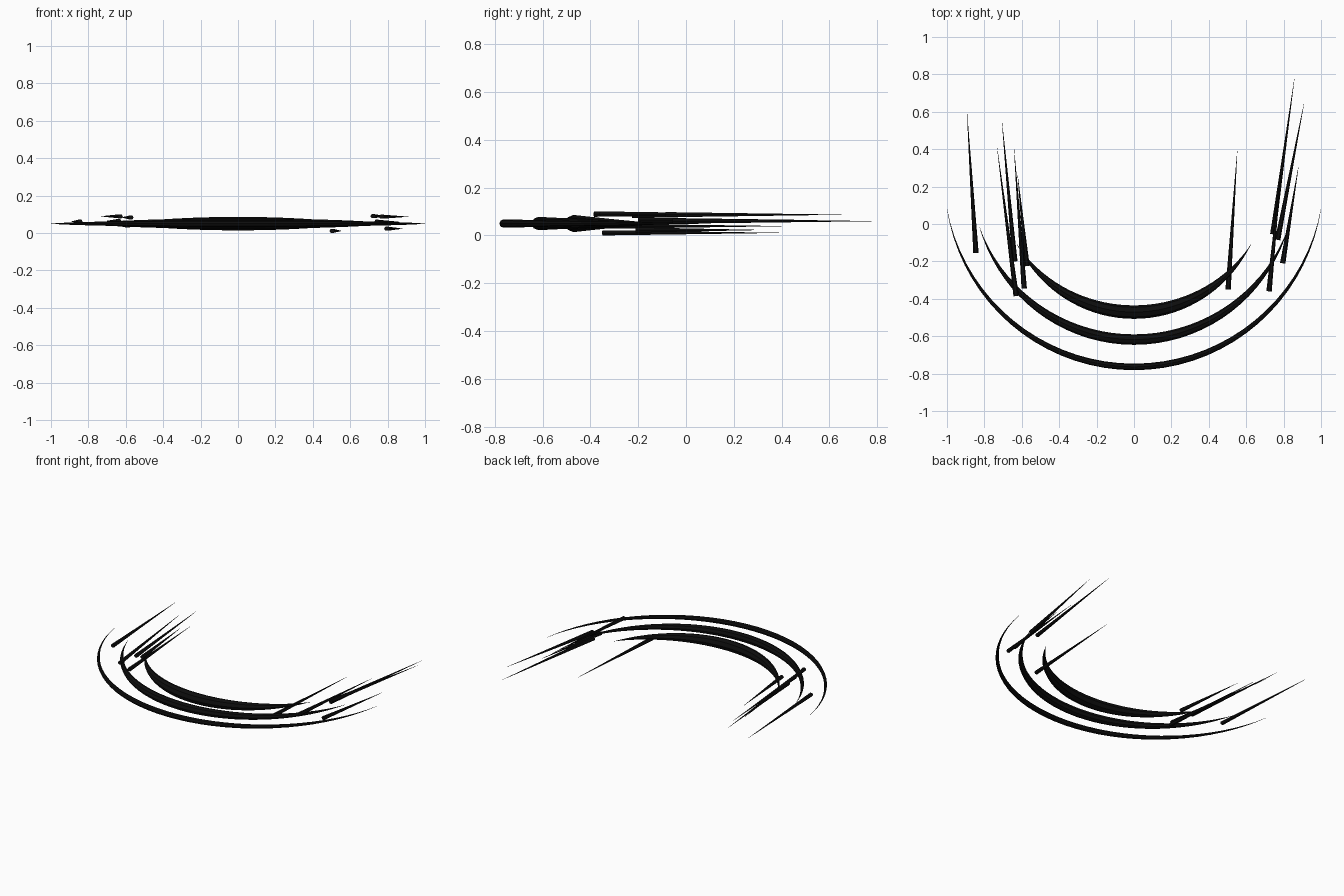
import bpy, bmesh
from math import sin, cos, pi, radians
from mathutils import Vector

if "Cube" in bpy.data.objects:
    bpy.data.objects.remove(bpy.data.objects["Cube"])

black = bpy.data.materials.new("black")
black.diffuse_color = (0.004, 0.004, 0.004, 1)
black.use_nodes = True
black.node_tree.nodes["Principled BSDF"].inputs["Base Color"].default_value = black.diffuse_color


def add_object(name, bm):
    bmesh.ops.recalc_face_normals(bm, faces=bm.faces)
    mesh = bpy.data.meshes.new(name)
    bm.to_mesh(mesh)
    bm.free()
    mesh.materials.append(black)
    obj = bpy.data.objects.new(name, mesh)
    bpy.context.collection.objects.link(obj)


def tapered_tube(name, rings, sides, turn=0.0):
    """Skin rings of (centre, sideways direction, half width, half height)."""
    bm = bmesh.new()
    loops = []
    for centre, side, w, h in rings:
        loop = []
        for k in range(sides):
            a = 2 * pi * k / sides + turn
            loop.append(bm.verts.new(centre + side * (w * cos(a)) + Vector((0, 0, h * sin(a)))))
        loops.append(loop)
    for a, b in zip(loops, loops[1:]):
        for k in range(sides):
            n = (k + 1) % sides
            bm.faces.new((a[k], a[n], b[n], b[k]))
    bm.faces.new(loops[0])
    bm.faces.new(loops[-1])
    add_object(name, bm)


# Three concentric crescents, thick in the middle and pointed at the ends
CENTRE = Vector((0, 0.25, 0.05))
STEPS = 36
for name, radius, half_angle, thick in (
        ("outer_crescent", 1.014, 80.5, 0.0175),
        ("middle_crescent", 0.868, 72, 0.028),
        ("inner_crescent", 0.721, 60, 0.036)):
    rings = []
    for i in range(STEPS + 1):
        t = 2 * i / STEPS - 1
        a = radians(half_angle) * t
        out = Vector((sin(a), -cos(a), 0))
        r = max(thick * cos(t * pi / 2), 0.0006)
        rings.append((CENTRE + out * radius, out, r, r))
    tapered_tube(name, rings, 8)

# Speed streaks: base x, base y, tip x, tip y, height
streaks = (
    (-0.845, -0.155, -0.893, 0.60, 0.061),
    (-0.630, -0.385, -0.732, 0.41, 0.089),
    (-0.637, -0.200, -0.706, 0.55, 0.064),
    (-0.587, -0.345, -0.641, 0.40, 0.039),
    (-0.572, -0.225, -0.622, 0.26, 0.083),
    (0.503, -0.350, 0.552, 0.39, 0.011),
    (0.722, -0.360, 0.790, 0.33, 0.090),
    (0.742, -0.055, 0.858, 0.78, 0.060),
    (0.768, -0.085, 0.910, 0.65, 0.087),
    (0.795, -0.210, 0.880, 0.31, 0.023),
)
for i, (bx, by, tx, ty, z) in enumerate(streaks):
    base, tip = Vector((bx, by, z)), Vector((tx, ty, z))
    d = (tip - base).normalized()
    side = Vector((d.y, -d.x, 0))
    tapered_tube(f"streak_{i + 1}",
                 [(base, side, 0.0145, 0.0125), (tip, side, 0.0005, 0.0005)], 6)
